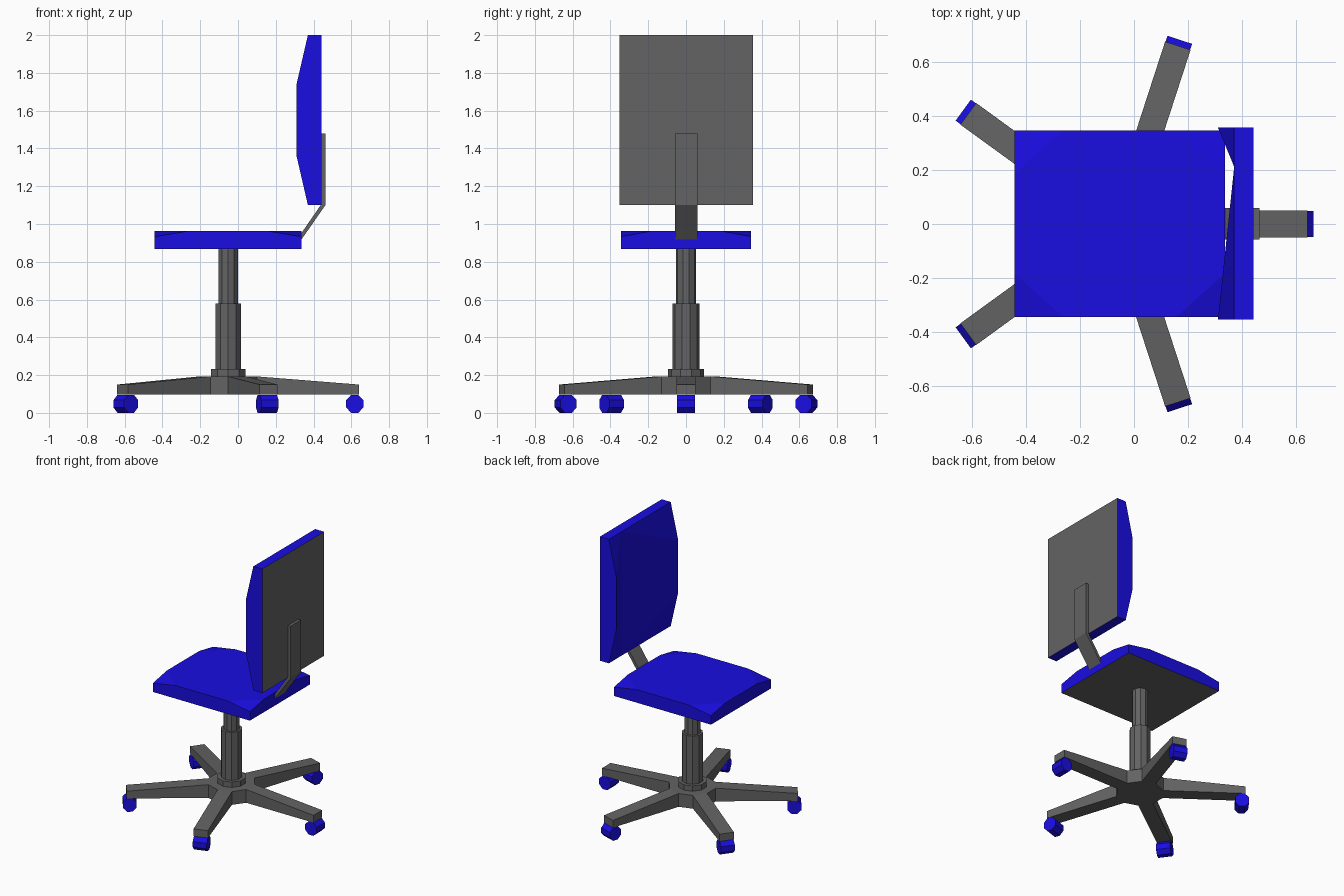
import bpy, bmesh
from math import radians, cos, sin, pi
from mathutils import Matrix, Vector

if "Cube" in bpy.data.objects:
    bpy.data.objects.remove(bpy.data.objects["Cube"])

CX = -0.052  # pedestal axis


def material(name, color):
    m = bpy.data.materials.new(name)
    m.diffuse_color = color
    m.use_nodes = True
    m.node_tree.nodes["Principled BSDF"].inputs["Base Color"].default_value = m.diffuse_color
    return m


BLUE = material("blue_fabric", (0.01, 0.004, 0.75, 1))
GREY = material("dark_grey", (0.125, 0.125, 0.125, 1))


def finish(name, bm, *mats):
    bmesh.ops.recalc_face_normals(bm, faces=bm.faces)
    me = bpy.data.meshes.new(name)
    bm.to_mesh(me)
    bm.free()
    for m in mats:
        me.materials.append(m)
    ob = bpy.data.objects.new(name, me)
    bpy.context.collection.objects.link(ob)
    return ob


def prism(bm, pts, vec):
    """Extrude a polygon along a vector."""
    f = bm.faces.new([bm.verts.new(p) for p in pts])
    ext = bmesh.ops.extrude_face_region(bm, geom=[f], use_keep_orig=True)
    bmesh.ops.translate(bm, vec=vec, verts=[v for v in ext["geom"] if isinstance(v, bmesh.types.BMVert)])


def decagon(r, z):
    return [(CX + r * cos(radians(18 + 36 * i)), r * sin(radians(18 + 36 * i)), z) for i in range(10)]


def column(name, r, z0, z1):
    bm = bmesh.new()
    prism(bm, decagon(r, z0), (0, 0, z1 - z0))
    return finish(name, bm, GREY)


def cushion(name, u, v, cut, heights, top, place):
    """Padded panel: grey backing, blue sides and top with cut corners."""
    hc, hu, hv = heights  # corner, cuts on the u sides, cuts on the v sides
    bm = bmesh.new()
    base, ring = [], []
    for k, (i, j) in enumerate([(0, 0), (1, 0), (1, 1), (0, 1)]):
        a, b = u[i], v[j]
        on_u = (a, b + cut[1] * (1 - 2 * j), hu)
        on_v = (a + cut[0] * (1 - 2 * i), b, hv)
        first, last = (on_u, on_v) if k % 2 == 0 else (on_v, on_u)
        base.append(bm.verts.new(place(a, b, 0)))
        ring += [bm.verts.new(place(*p)) for p in (first, (a, b, hc), last)]
    for k in range(4):
        n = (k + 1) % 4
        bm.faces.new([base[k], base[n], ring[3 * n + 1], ring[3 * n], ring[3 * k + 2], ring[3 * k + 1]])
        bm.faces.new(ring[3 * k:3 * k + 3])
    for idx in top:
        bm.faces.new([ring[i] for i in idx])
    backing = bm.faces.new(base)
    backing.material_index = 1
    return finish(name, bm, BLUE, GREY)


# Star base: decagonal hub with every other side pulled out into a tapered arm
bm = bmesh.new()
prism(bm, decagon(0.16, 0.097), (0, 0, 0.096))
bm.normal_update()
bm.faces.ensure_lookup_table()
arms = []
for f in bm.faces:
    c = f.calc_center_median() - Vector((CX, 0, 0))
    if abs(f.normal.z) < 0.5:
        for i in range(5):
            d = Vector((cos(2 * pi * i / 5), sin(2 * pi * i / 5), 0))
            if Vector((c.x, c.y, 0)).normalized().dot(d) > 0.99:
                arms.append((f, d))
for f, d in arms:
    ext = bmesh.ops.extrude_discrete_faces(bm, faces=[f])
    for v in ext["faces"][0].verts:
        v.co += d * 0.54
        if v.co.z > 0.15:
            v.co.z = 0.15
finish("star_base", bm, GREY)

# Pedestal
column("base_collar", 0.096, 0.193, 0.232)
column("lower_column", 0.071, 0.232, 0.58)
column("upper_column", 0.054, 0.58, 0.87)

# Casters: octagonal rollers under the arm tips
for i in range(5):
    bm = bmesh.new()
    r = 0.048 / cos(pi / 8)
    pts = [(0.67 + 0.94 * r * cos(pi / 8 + pi * k / 4), -0.048, 0.048 + r * sin(pi / 8 + pi * k / 4)) for k in range(8)]
    prism(bm, pts, (0, 0.096, 0))
    bm.transform(Matrix.Translation((CX, 0, 0)) @ Matrix.Rotation(2 * pi * i / 5, 4, 'Z'))
    finish(f"caster_{i + 1}", bm, BLUE)

# Seat: flat top with lowered corners
cushion("seat", (-0.442, 0.336), (-0.343, 0.345), (0.18, 0.16), (0.065, 0.095, 0.095),
        [(0, 2, 3, 5, 6, 8, 9, 11)], lambda a, b, h: (a, b, 0.868 + h))

# Backrest: side edges bulge forward, front folded inward
cushion("backrest", (-0.353, 0.356), (1.1, 2.0), (0.145, 0.26), (0.072, 0.132, 0.072),
        [(5, 6, 8, 3), (8, 9, 11), (8, 11, 0), (8, 0, 3), (0, 2, 3)],
        lambda a, b, h: (0.442 - h, a, b))

# Bent strip joining seat and backrest
bm = bmesh.new()
strip = [(0.442, 1.478), (0.463, 1.478), (0.463, 1.10), (0.336, 0.918), (0.331, 0.945), (0.442, 1.106)]
prism(bm, [(x, -0.057, z) for x, z in strip], (0, 0.117, 0))
finish("back_support", bm, GREY)
